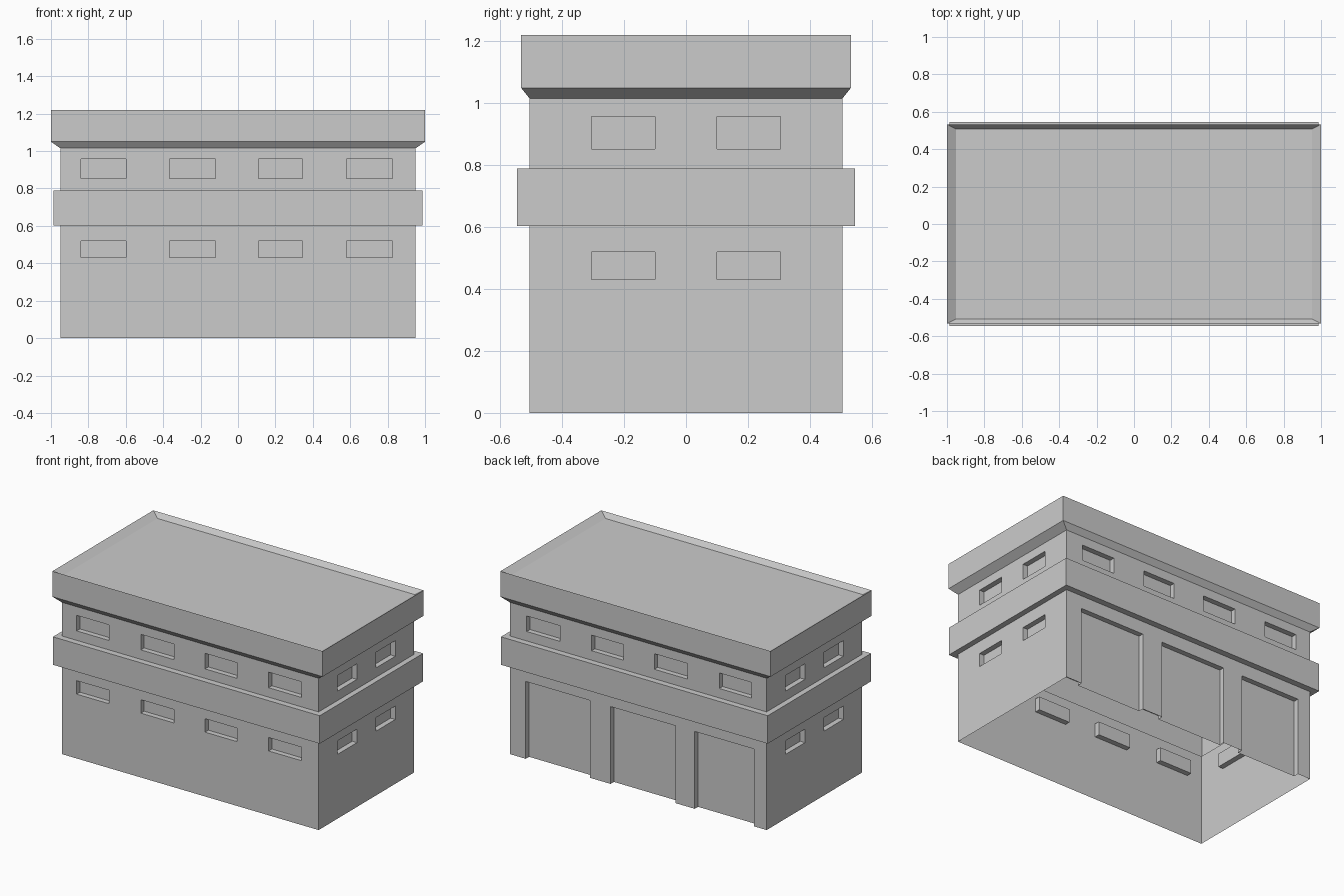
import bpy, bmesh

if "Cube" in bpy.data.objects:
    bpy.data.objects.remove(bpy.data.objects["Cube"])

# Rectangular rings from the ground up: (half width x, half depth y, z)
RINGS = [
    (0.95, 0.505, 0.0), (0.95, 0.505, 0.603),        # lower walls
    (0.987, 0.546, 0.603), (0.987, 0.546, 0.79),     # projecting band
    (0.95, 0.505, 0.79), (0.95, 0.505, 1.015),       # upper walls
    (1.0, 0.533, 1.05), (1.0, 0.533, 1.22),          # flared parapet
    (0.952, 0.508, 1.188),                           # sunken roof edge
]
DEPTH = 0.035
LOWER, UPPER = (0.43, 0.52), (0.853, 0.957)
LONG_WINDOWS = [(-0.84, -0.60), (-0.365, -0.12), (0.11, 0.345), (0.58, 0.825)]
SIDE_WINDOWS = [(-0.305, -0.10), (0.10, 0.305)]
DOORS = [(0.355, 0.832), (-0.275, 0.204), (-0.856, -0.418)]


def make_object(name, bm):
    bmesh.ops.recalc_face_normals(bm, faces=bm.faces[:])
    mesh = bpy.data.meshes.new(name)
    bm.to_mesh(mesh)
    bm.free()
    obj = bpy.data.objects.new(name, mesh)
    bpy.context.collection.objects.link(obj)
    return obj


def add_box(bm, xs, ys, zs):
    verts = bmesh.ops.create_cube(bm, size=1)["verts"]
    for v in verts:
        v.co = [lo + (c + 0.5) * (hi - lo) for c, (lo, hi) in zip(v.co, (xs, ys, zs))]


# Building shell: stacked rings, capped by the roof
bm = bmesh.new()
loops = [[bm.verts.new((sx * x, sy * y, z))
          for sx, sy in ((-1, -1), (1, -1), (1, 1), (-1, 1))] for x, y, z in RINGS]
for a, b in zip(loops, loops[1:]):
    for i in range(4):
        j = (i + 1) % 4
        bm.faces.new((a[i], a[j], b[j], b[i]))
bm.faces.new(loops[0])
bm.faces.new(loops[-1])
building = make_object("building", bm)

# Cutters for window and garage door recesses
bm = bmesh.new()
front, back = (-0.53, -0.505 + DEPTH), (0.505 - DEPTH, 0.53)
left, right = (-0.98, -0.95 + DEPTH), (0.95 - DEPTH, 0.98)
for xs in LONG_WINDOWS:
    add_box(bm, xs, front, LOWER)
    add_box(bm, xs, front, UPPER)
    add_box(bm, xs, back, UPPER)
for ys in SIDE_WINDOWS:
    for xs in (left, right):
        add_box(bm, xs, ys, LOWER)
        add_box(bm, xs, ys, UPPER)
for xs in DOORS:
    add_box(bm, xs, back, (-0.1, 0.517))
cutter = make_object("recess_cutter", bm)
cutter.hide_render = True

mod = building.modifiers.new("recesses", "BOOLEAN")
mod.operation = "DIFFERENCE"
mod.solver = "EXACT"
mod.object = cutter
bpy.context.view_layer.objects.active = building
bpy.ops.object.modifier_apply(modifier=mod.name)
bpy.data.objects.remove(cutter)

# Open underside
bm = bmesh.new()
bm.from_mesh(building.data)
floor = [f for f in bm.faces if all(abs(v.co.z) < 1e-4 for v in f.verts)]
bmesh.ops.delete(bm, geom=floor, context="FACES")
bm.to_mesh(building.data)
bm.free()
